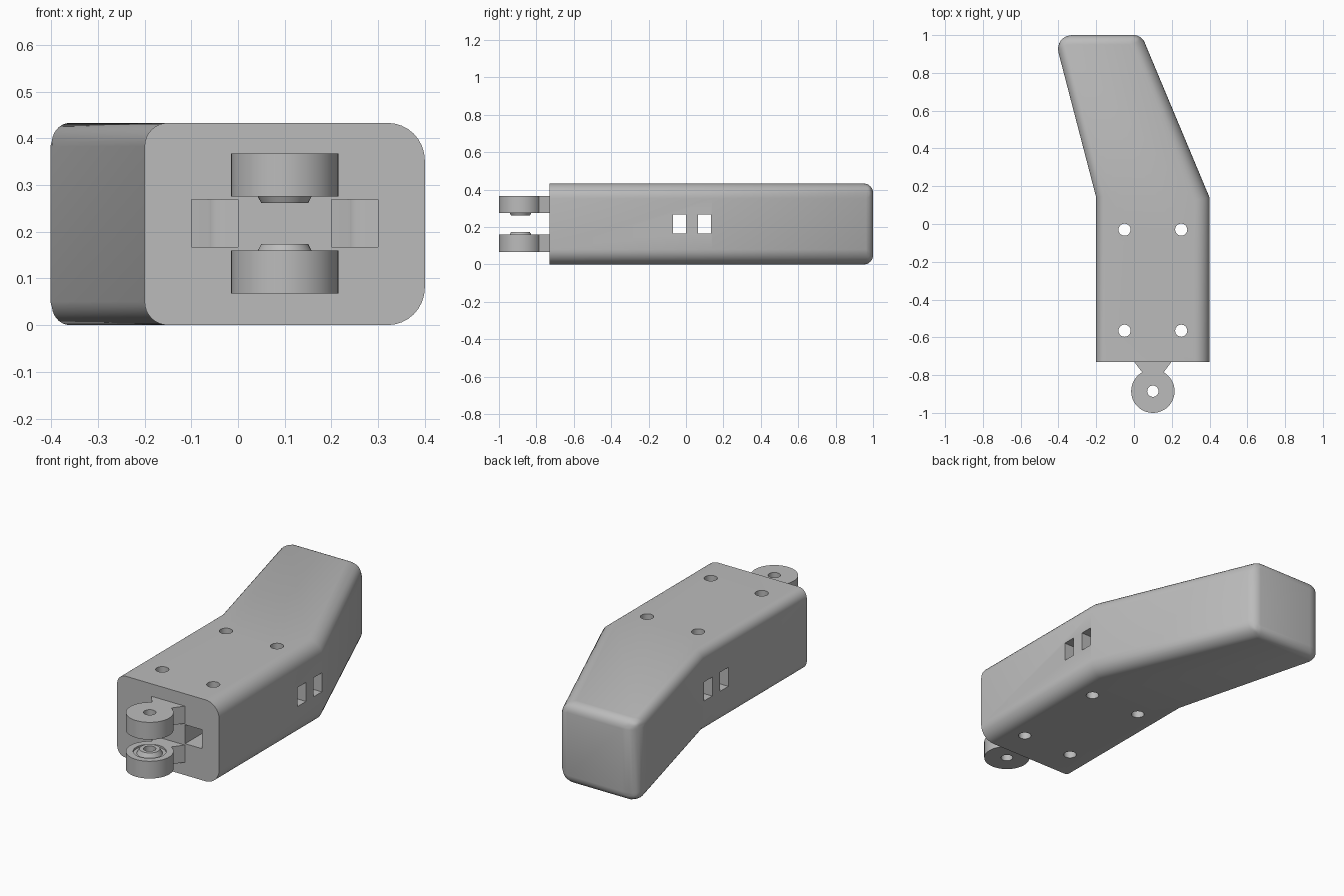
import bpy, bmesh, math
from mathutils import Matrix, Vector

cube = bpy.data.objects.get("Cube")
if cube:
    bpy.data.objects.remove(cube, do_unlink=True)

HEIGHT, MID = 0.433, 0.2175
FRONT, BEND = -0.73, 0.14

grey = bpy.data.materials.new("light_grey")
grey.use_nodes = True
grey.diffuse_color = (0.5, 0.5, 0.5, 1)
grey.node_tree.nodes["Principled BSDF"].inputs["Base Color"].default_value = (0.5, 0.5, 0.5, 1)


def finish(name, bm):
    bmesh.ops.recalc_face_normals(bm, faces=bm.faces)
    mesh = bpy.data.meshes.new(name)
    bm.to_mesh(mesh)
    bm.free()
    mesh.materials.append(grey)
    obj = bpy.data.objects.new(name, mesh)
    bpy.context.collection.objects.link(obj)
    return obj


def prism(name, points, z0, z1):
    bm = bmesh.new()
    face = bm.faces.new([bm.verts.new((x, y, z0)) for x, y in points])
    top = bmesh.ops.extrude_face_region(bm, geom=[face])["geom"]
    bmesh.ops.translate(bm, vec=(0, 0, z1 - z0),
                        verts=[v for v in top if isinstance(v, bmesh.types.BMVert)])
    return finish(name, bm)


def box(name, x0, x1, y0, y1, z0, z1):
    return prism(name, [(x0, y0), (x1, y0), (x1, y1), (x0, y1)], z0, z1)


def cylinder(name, x, y, z0, z1, r0, r1=None):
    bm = bmesh.new()
    bmesh.ops.create_cone(bm, cap_ends=True, segments=40, radius1=r0, radius2=r1 or r0,
                          depth=z1 - z0, matrix=Matrix.Translation((x, y, (z0 + z1) / 2)))
    return finish(name, bm)


def apply(obj, mod):
    bpy.ops.object.select_all(action='DESELECT')
    bpy.context.view_layer.objects.active = obj
    obj.select_set(True)
    bpy.ops.object.modifier_apply(modifier=mod.name)


def combine(obj, tool, operation='DIFFERENCE'):
    tool.hide_render = True
    mod = obj.modifiers.new("cut", 'BOOLEAN')
    mod.object, mod.operation, mod.solver = tool, operation, 'EXACT'
    apply(obj, mod)
    bpy.data.objects.remove(tool, do_unlink=True)


def smooth(obj):
    bpy.ops.object.select_all(action='DESELECT')
    bpy.context.view_layer.objects.active = obj
    obj.select_set(True)
    bpy.ops.object.shade_smooth_by_angle(angle=math.radians(25))


# Bent body with rounded long edges and rounded back end
outline = [(-0.2, FRONT), (0.4, FRONT), (0.4, BEND), (0.04, 1), (-0.424, 1), (-0.2, BEND)]
body = prism("body", outline, 0, HEIGHT)
weights = body.data.attributes.new("bevel_weight_edge", 'FLOAT', 'EDGE')
for edge in body.data.edges:
    a, b = (body.data.vertices[i].co for i in edge.vertices)
    mid = (a + b) / 2
    if abs(a.z - b.z) > 0.1:
        width = 0 if mid.y < 0.9 else (0.1 if mid.x < 0 else 0.04)
    elif mid.y < FRONT + 0.01:
        width = 0
    else:
        width = 0.08 if mid.x > 0.1 else 0.05
    weights.data[edge.index].value = width * 10
bevel = body.modifiers.new("rounding", 'BEVEL')
bevel.limit_method, bevel.width, bevel.segments = 'WEIGHT', 0.1, 8
apply(body, bevel)

# Front channels, each crossed by two vertical pin holes
for x in (-0.05, 0.25):
    combine(body, box("channel", x - 0.05, x + 0.05, FRONT - 0.1, -0.002, MID - 0.05, MID + 0.051))
    for y in (-0.03, -0.565):
        combine(body, cylinder("pin_hole", x, y, -0.1, HEIGHT + 0.1, 0.032))

# Two square side openings right through the body
for y0, y1 in ((-0.07, 0), (0.065, 0.133)):
    combine(body, box("side_opening", -0.6, 0.6, y0, y1, MID - 0.0505, MID + 0.0505))
smooth(body)

# Hinge lugs: round-ended plate with a recessed ring, a conical boss and a bore
cx, cy, radius, half = 0.1, -0.885, 0.115, 0.1
start = math.asin(half / radius)
plan = [(cx + half, FRONT + 0.002)]
for i in range(41):
    t = (math.pi / 2 - start) + (2 * math.pi - 2 * (math.pi / 2 - start)) * i / 40
    plan.append((cx + radius * math.sin(t), cy + radius * math.cos(t)))
plan.append((cx - half, FRONT + 0.002))


def hinge_lug(name, flip):
    lug = prism(name, plan, 0.068, 0.16)
    combine(lug, cylinder("ring_recess", cx, cy, 0.15, 0.2, 0.08))
    combine(lug, cylinder("boss", cx, cy, 0.14, 0.174, 0.068, 0.05), 'UNION')
    combine(lug, cylinder("bore", cx, cy, 0, 0.3, 0.03))
    if flip:
        lug.data.transform(Matrix.Translation((0, 0, 2 * MID)) @ Matrix.Scale(-1, 4, Vector((0, 0, 1))))
        lug.data.flip_normals()
    smooth(lug)


hinge_lug("lower_hinge_lug", False)
hinge_lug("upper_hinge_lug", True)
